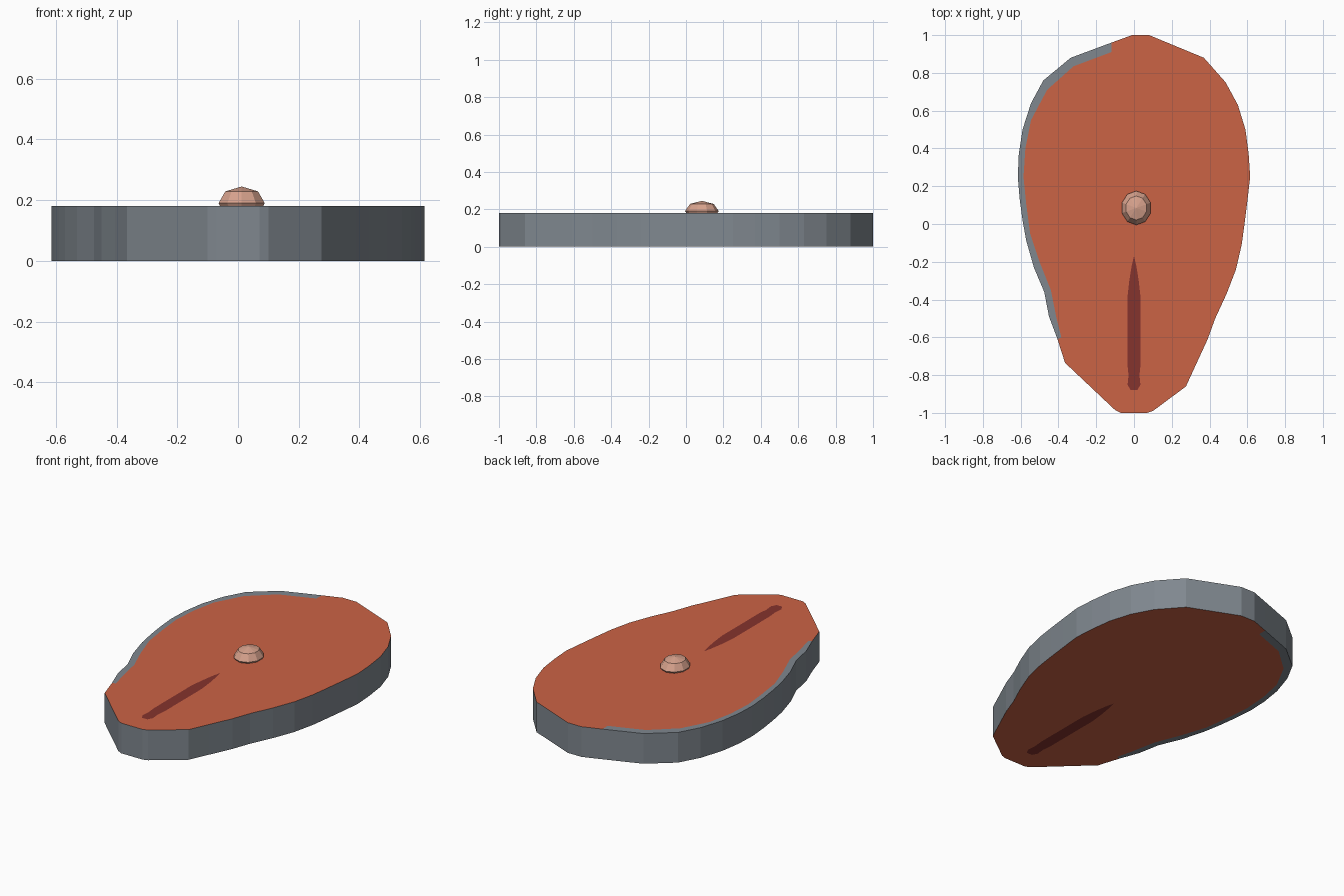
import bpy, bmesh
from mathutils import Vector
from mathutils.geometry import delaunay_2d_cdt

if "Cube" in bpy.data.objects:
    bpy.data.objects.remove(bpy.data.objects["Cube"])

THICK = 0.18


def material(name, rgb):
    m = bpy.data.materials.new(name)
    m.diffuse_color = (*rgb, 1)
    m.use_nodes = True
    m.node_tree.nodes["Principled BSDF"].inputs["Base Color"].default_value = m.diffuse_color
    return m


flesh = material("salmon_flesh", (0.60, 0.125, 0.06))
skin = material("grey_skin", (0.215, 0.245, 0.275))
dark = material("dark_red_slit", (0.235, 0.033, 0.026))
bone_mat = material("pale_bone", (0.68, 0.36, 0.265))

# Outer edge covered by the skin strip, from the narrow end to the wide end
strip_outer = [(-0.405, -0.61), (-0.45, -0.49), (-0.475, -0.36), (-0.53, -0.23),
               (-0.57, -0.09), (-0.59, 0.02), (-0.605, 0.13), (-0.615, 0.25),
               (-0.61, 0.37), (-0.59, 0.5), (-0.545, 0.64), (-0.48, 0.76),
               (-0.335, 0.88), (-0.12, 0.96)]
# Inner edge of the strip, back again
strip_inner = [(-0.12, 0.91), (-0.32, 0.835), (-0.46, 0.71), (-0.545, 0.55),
               (-0.575, 0.4), (-0.585, 0.25), (-0.57, 0.1), (-0.55, -0.05),
               (-0.5, -0.2), (-0.44, -0.35), (-0.41, -0.5), (-0.385, -0.6)]
# Rest of the steak edge, around the wide end and down the right side
right_edge = [(-0.01, 1.0), (0.08, 1.0), (0.37, 0.88), (0.485, 0.75), (0.55, 0.63),
              (0.59, 0.5), (0.607, 0.37), (0.615, 0.25), (0.60, 0.12), (0.585, 0.0),
              (0.57, -0.11), (0.54, -0.24), (0.49, -0.37), (0.43, -0.5),
              (0.39, -0.61), (0.33, -0.74), (0.275, -0.86), (0.1, -0.99), (0.07, -1.0),
              (-0.07, -1.0), (-0.1, -0.985), (-0.365, -0.735)]
# Half widths of the belly slit along its length
slit_half = [(0.012, -0.22), (0.025, -0.3), (0.035, -0.39), (0.035, -0.74),
             (0.029, -0.8), (0.034, -0.85), (0.018, -0.88)]
slit = ([(0, -0.17)] + slit_half + [(-x, y) for x, y in reversed(slit_half)])

# Divide the slice into flesh, skin strip and slit regions
regions = [strip_outer + right_edge, strip_outer + strip_inner, slit]
coords, loops = [], []
for region in regions:
    loops.append(list(range(len(coords), len(coords) + len(region)))[::-1])
    coords += [Vector(p) for p in region]
verts, _, faces, _, _, owners = delaunay_2d_cdt(coords, [], loops, 1, 1e-5)

# Steak slab: coloured faces above and below, skin wall around
bm = bmesh.new()
top = [bm.verts.new((v.x, v.y, THICK)) for v in verts]
bottom = [bm.verts.new((v.x, v.y, 0)) for v in verts]
index = {v: i for i, v in enumerate(top)}
for f, own in zip(faces, owners):
    slot = 2 if 2 in own else 1 if 1 in own else 0
    bm.faces.new([top[i] for i in f]).material_index = slot
    bm.faces.new([bottom[i] for i in reversed(f)]).material_index = slot
rim = [e for e in bm.edges if e.is_boundary and e.verts[0] in index]
for e in rim:
    a, b = (index[v] for v in e.verts)
    bm.faces.new((top[a], top[b], bottom[b], bottom[a])).material_index = 1
bmesh.ops.recalc_face_normals(bm, faces=bm.faces)
mesh = bpy.data.meshes.new("steak_slab")
bm.to_mesh(mesh)
bm.free()
for m in (flesh, skin, dark):
    mesh.materials.append(m)
bpy.context.collection.objects.link(bpy.data.objects.new("steak_slab", mesh))

# Faceted bone knob half sunk into the flesh
bpy.ops.mesh.primitive_uv_sphere_add(segments=10, ring_count=4, radius=1,
                                     location=(0.012, 0.085, 0.19))
bone = bpy.context.object
bone.name = "bone_knob"
bone.scale = (0.08, 0.09, 0.055)
bone.data.materials.append(bone_mat)
